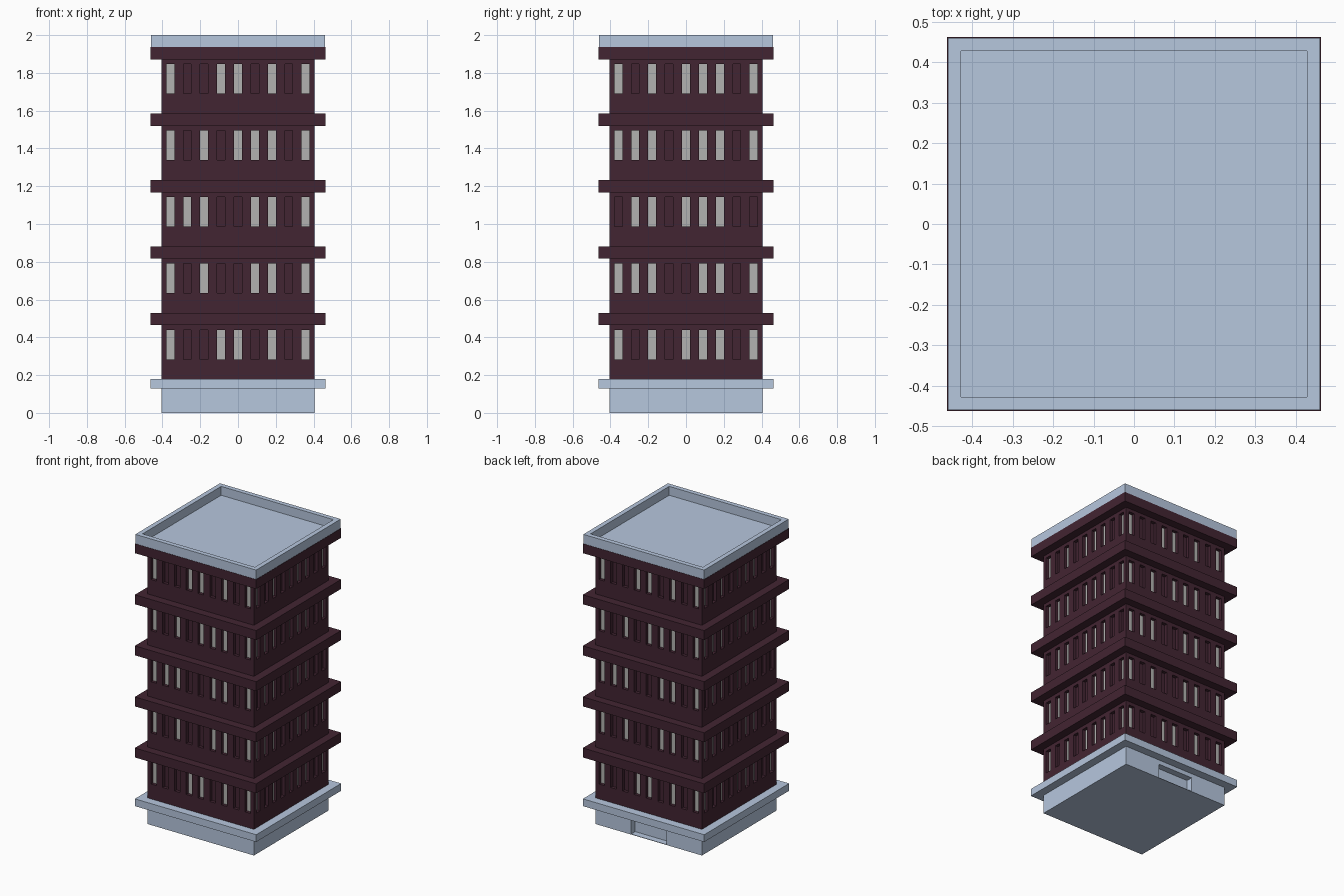
import bpy, bmesh
from mathutils import Matrix
from math import pi

if "Cube" in bpy.data.objects:
    bpy.data.objects.remove(bpy.data.objects["Cube"])


def material(name, rgb):
    m = bpy.data.materials.new(name)
    m.diffuse_color = (*rgb, 1)
    m.use_nodes = True
    m.node_tree.nodes["Principled BSDF"].inputs["Base Color"].default_value = m.diffuse_color
    return m


MAROON = material("maroon_wall", (0.055, 0.018, 0.032))
STONE = material("pale_blue_stone", (0.47, 0.57, 0.73))
LIGHT = material("light_glass", (0.45, 0.45, 0.44))

HALF = 0.405          # wall half width
LEDGE = 0.462         # ledge half width


def finish(name, bm, mats):
    bmesh.ops.remove_doubles(bm, verts=bm.verts, dist=1e-5)
    bmesh.ops.recalc_face_normals(bm, faces=bm.faces)
    me = bpy.data.meshes.new(name)
    bm.to_mesh(me)
    bm.free()
    for m in mats:
        me.materials.append(m)
    ob = bpy.data.objects.new(name, me)
    bpy.context.collection.objects.link(ob)
    return ob


def slab(name, half, z0, z1, mat, rim=None, floor=None):
    """Square slab, optionally with a sunken top inside a rim."""
    bm = bmesh.new()
    bmesh.ops.create_cube(bm, size=1)
    for v in bm.verts:
        v.co = (v.co.x * 2 * half, v.co.y * 2 * half, z1 if v.co.z > 0 else z0)
    if rim:
        top = max(bm.faces, key=lambda f: f.calc_center_median().z)
        bmesh.ops.inset_region(bm, faces=[top], thickness=half - rim)
        res = bmesh.ops.extrude_face_region(bm, geom=[top])
        for v in [g for g in res["geom"] if isinstance(g, bmesh.types.BMVert)]:
            v.co.z = floor
        if top.is_valid:
            bmesh.ops.delete(bm, geom=[top], context="FACES_ONLY")
    return finish(name, bm, [mat])


def panel_wall(bm, xs, zs, recess, depth, y=-HALF):
    """Front wall grid; recess maps (column, row) to the material of a sunken cell."""
    def quad(pts, mi=0):
        f = bm.faces.new([bm.verts.new(p) for p in pts])
        f.material_index = mi
        return f
    faces = []
    for i, (a, b) in enumerate(zip(xs, xs[1:])):
        for k, (c, d) in enumerate(zip(zs, zs[1:])):
            ring = [(a, c), (b, c), (b, d), (a, d)]
            sunk = recess.get((i, k))
            yy = y if sunk is None else y + depth
            faces.append(quad([(p, yy, q) for p, q in ring], sunk or 0))
            if sunk is not None:
                for (p, q), (r, s) in zip(ring, ring[1:] + ring[:1]):
                    faces.append(quad([(p, y, q), (r, y, s), (r, yy, s), (p, yy, q)]))
    return list({v for f in faces for v in f.verts})


# Base with a recessed entrance at the back
bm = bmesh.new()
for side in range(4):
    if side == 2:
        vs = panel_wall(bm, [-HALF, -0.135, 0.135, HALF], [0, 0.003, 0.10, 0.13],
                        {(1, 1): 0}, 0.045)
    else:
        vs = panel_wall(bm, [-HALF, HALF], [0, 0.13], {}, 0)
    bmesh.ops.rotate(bm, verts=vs, cent=(0, 0, 0), matrix=Matrix.Rotation(side * pi / 2, 3, "Z"))
for z in (0, 0.13):
    bm.faces.new([bm.verts.new((x * HALF, y * HALF, z))
                  for x, y in ((-1, -1), (1, -1), (1, 1), (-1, 1))])
finish("base", bm, [STONE])
slab("base_ledge", LEDGE, 0.13, 0.18, STONE)

# Tower walls: five floors of nine recessed windows per side
LIT_A = ["034 68", "034", "012568", "02568", "024568"]
LIT_FRONT = ["03468", "02568", "012568", "024568", "03468"]
LIT_SIDE = ["024568", "012568", "12456", "0124568", "024568"]
xs = [-HALF]
for i in range(9):
    c = (i - 4) * 0.0895
    xs += [c - 0.021, c + 0.021]
xs.append(HALF)
zs = [0.18]
for k in range(5):
    zs += [0.282 + k * 0.352, 0.440 + k * 0.352]
zs.append(1.935)
bm = bmesh.new()
for side in range(4):
    lit = LIT_SIDE if side % 2 else LIT_FRONT
    recess = {(2 * i + 1, 2 * k + 1): int(str(i) in lit[k])
              for i in range(9) for k in range(5)}
    vs = panel_wall(bm, xs, zs, recess, 0.022)
    bmesh.ops.rotate(bm, verts=vs, cent=(0, 0, 0), matrix=Matrix.Rotation(side * pi / 2, 3, "Z"))
finish("tower_walls", bm, [MAROON, LIGHT])

# Ledge above every floor
for k in range(5):
    z = 0.465 + k * 0.3515
    slab(f"floor_ledge_{k + 1}", LEDGE, z, z + 0.065, MAROON)

# Roof with parapet
slab("roof_parapet", LEDGE - 0.002, 1.934, 2.0, STONE, rim=0.414, floor=1.939)
